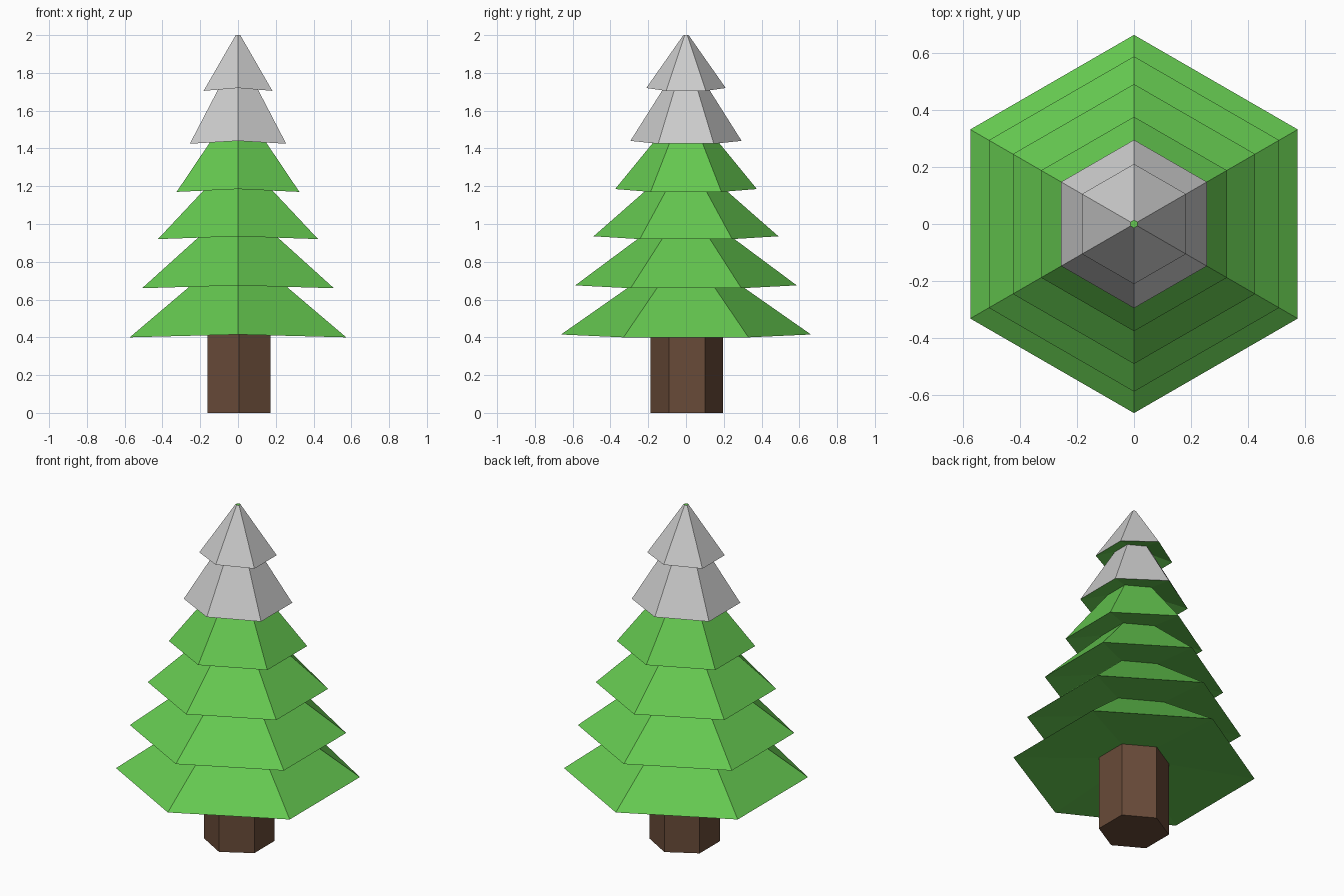
import bpy, bmesh
from math import sin, cos, pi

if "Cube" in bpy.data.objects:
    bpy.data.objects.remove(bpy.data.objects["Cube"])


def material(name, color):
    m = bpy.data.materials.new(name)
    m.diffuse_color = (*color, 1)
    m.use_nodes = True
    m.node_tree.nodes["Principled BSDF"].inputs["Base Color"].default_value = m.diffuse_color
    return m


def ring(bm, apothem, z, lift=0.0, cx=0.0, cy=0.0):
    # Hexagon with corners on +y and -y; lift raises those two corners
    r = apothem / cos(pi / 6)
    out = []
    for i in range(6):
        a = pi / 2 + i * pi / 3
        out.append(bm.verts.new((cx + r * cos(a), cy + r * sin(a),
                                 z + (lift if i % 3 == 0 else 0))))
    return out


def bridge(bm, a, b):
    for i in range(6):
        j = (i + 1) % 6
        bm.faces.new((a[i], a[j], b[j], b[i]))


def finish(bm, name, mat=None):
    me = bpy.data.meshes.new(name)
    bm.to_mesh(me)
    bm.free()
    ob = bpy.data.objects.new(name, me)
    bpy.context.collection.objects.link(ob)
    if mat:
        me.materials.append(mat)
    return ob


green = material("needles", (0.13, 0.58, 0.08))
brown = material("bark", (0.14, 0.07, 0.04))
LIFT = 0.015

# Tiers: rim apothem, rim z, top apothem, top z
tiers = [
    (0.573, 0.40, 0.220, 0.700),
    (0.508, 0.66, 0.170, 0.965),
    (0.424, 0.92, 0.150, 1.212),
    (0.325, 1.17, 0.128, 1.463),
    (0.255, 1.425, 0.092, 1.738),
    (0.182, 1.705, 0.012, 2.000),
]

# Trunk
bm = bmesh.new()
low = ring(bm, 0.166, 0, cx=0.005, cy=0.005)
high = ring(bm, 0.166, 0.45, cx=0.005, cy=0.005)
bridge(bm, low, high)
bm.faces.new(low[::-1])
finish(bm, "trunk", brown)

# Foliage: undersides, green slopes and the tiny tip; snow: slopes of the top two tiers
leaf, snow = bmesh.new(), bmesh.new()
inner = (0.15, 0.445)
for k, (ra, za, rb, zb) in enumerate(tiers):
    rim = ring(leaf, ra, za, LIFT)
    bridge(leaf, ring(leaf, *inner), rim)
    if k < 4:
        bridge(leaf, rim, ring(leaf, rb, zb))
    else:
        bridge(snow, ring(snow, ra, za, LIFT), ring(snow, rb, zb))
    inner = (rb, zb)
leaf.faces.new(ring(leaf, *inner))
bmesh.ops.remove_doubles(leaf, verts=leaf.verts, dist=0.0005)
finish(leaf, "foliage", green)
finish(snow, "snow")
